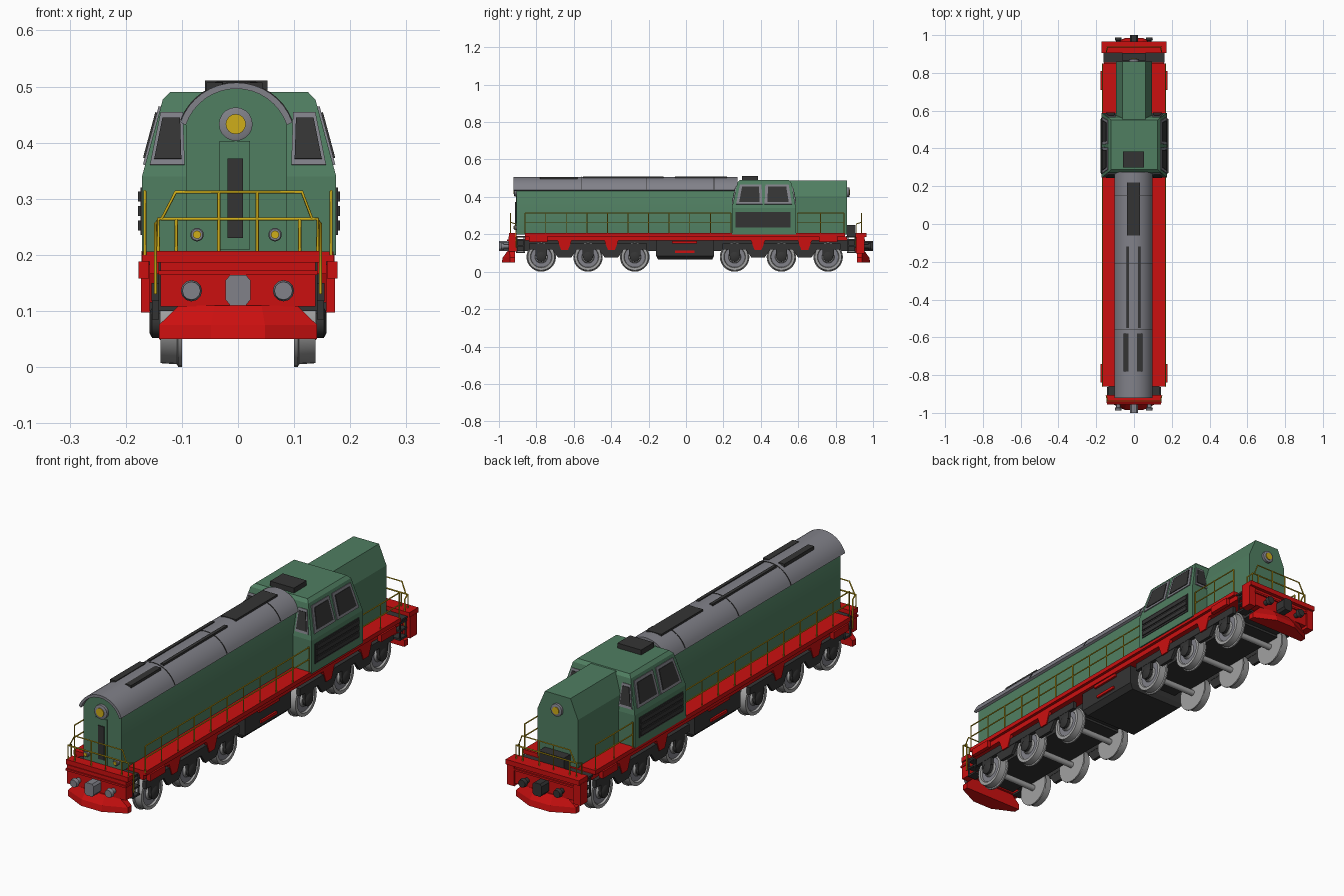
import bpy, bmesh, math
from mathutils import Vector

cube = bpy.data.objects.get("Cube")
if cube:
    bpy.data.objects.remove(cube, do_unlink=True)


def material(name, r, g, b):
    m = bpy.data.materials.new(name)
    m.use_nodes = True
    m.diffuse_color = (r, g, b, 1)
    m.node_tree.nodes["Principled BSDF"].inputs["Base Color"].default_value = (r, g, b, 1)
    return m


GREEN = material("body green", .08, .21, .12)
RED = material("frame red", .6, .005, .005)
GREY = material("roof grey", .22, .22, .25)
STEEL = material("wheel steel", .36, .36, .36)
BLACK = material("soot black", .034, .034, .034)
YELLOW = material("rail yellow", .62, .42, .01)


def add(name, mesh, mat, smooth=False):
    ob = bpy.data.objects.new(name, mesh)
    bpy.context.collection.objects.link(ob)
    mesh.materials.clear()
    mesh.materials.append(mat)
    if smooth:
        bpy.ops.object.select_all(action='DESELECT')
        ob.select_set(True)
        bpy.context.view_layer.objects.active = ob
        bpy.ops.object.shade_smooth_by_angle(angle=math.radians(35))
    return ob


def loft(name, rings, mat, smooth=False, closed=False):
    """Skin matching rings of points; cap the ends unless the rings form a loop."""
    bm = bmesh.new()
    rows = [[bm.verts.new(p) for p in ring] for ring in rings]
    n = len(rows[0])
    pairs = list(zip(rows, rows[1:])) + ([(rows[-1], rows[0])] if closed else [])
    for a, b in pairs:
        for i in range(n):
            bm.faces.new((a[i], a[(i + 1) % n], b[(i + 1) % n], b[i]))
    if not closed:
        bm.faces.new(rows[0])
        bm.faces.new(rows[-1])
    bmesh.ops.recalc_face_normals(bm, faces=bm.faces)
    mesh = bpy.data.meshes.new(name)
    bm.to_mesh(mesh)
    bm.free()
    return add(name, mesh, mat, smooth)


def rect(hx, y0, y1, z, cx=0):
    return [(cx - hx, y0, z), (cx + hx, y0, z), (cx + hx, y1, z), (cx - hx, y1, z)]


def box(name, cx, hx, y, z, mat):
    return loft(name, [rect(hx, y[0], y[1], h, cx) for h in z], mat)


def along_y(name, outline, y0, y1, mat, smooth=False):
    return loft(name, [[(x, y, z) for x, z in outline] for y in (y0, y1)], mat, smooth)


def along_x(name, outline, x0, x1, mat):
    return loft(name, [[(x, y, z) for y, z in outline] for x in (x0, x1)], mat)


def lathe(name, profile, centre, axis, mat, sides=24):
    """Turn (offset, radius) pairs about the x or y axis."""
    rings = []
    for d, r in profile:
        ring = []
        for i in range(sides):
            t = math.tau * i / sides
            u, v = r * math.cos(t), r * math.sin(t)
            ring.append(Vector(centre) + Vector((d, u, v) if axis == 'x' else (u, d, v)))
        rings.append(ring)
    return loft(name, rings, mat, True)


def plate(name, pts, lift, mat, outward):
    """Thin panel raised from a flat quad toward the outward direction."""
    p = [Vector(q) for q in pts]
    n = (p[1] - p[0]).cross(p[3] - p[0]).normalized()
    if n.dot(Vector(outward)) < 0:
        n = -n
    return loft(name, [[q - n * .002 for q in p], [q + n * lift for q in p]], mat)


def shrink(pts, k):
    c = sum((Vector(p) for p in pts), Vector()) / len(pts)
    return [c + (Vector(p) - c) * k for p in pts]


def rails(name, paths, radius=.003, mat=YELLOW):
    cu = bpy.data.curves.new(name, 'CURVE')
    cu.dimensions, cu.bevel_depth, cu.bevel_resolution = '3D', radius, 1
    cu.use_fill_caps = True
    for path in paths:
        sp = cu.splines.new('POLY')
        sp.points.add(len(path) - 1)
        for pt, co in zip(sp.points, path):
            pt.co = (*co, 1)
    tmp = bpy.data.objects.new(name, cu)
    mesh = bpy.data.meshes.new_from_object(tmp)
    bpy.data.objects.remove(tmp)
    add(name, mesh, mat)


def arc(r, half, n=16):
    a = math.asin(half / r)
    return [(r * math.sin(a - 2 * a * i / n) - .003, .401 + r * math.cos(a - 2 * a * i / n)) for i in range(n + 1)]


# Long hood with arched roof
along_y("long_hood", [(-.093, .2), (.087, .2)] + arc(.097, .09), -.905, .27, GREEN, True)
along_y("arched_roof", arc(.106, .1) + arc(.095, .09)[::-1], -.922, .275, GREY, True)
for y in (-.56, -.21, .15):
    along_y("roof_seam", arc(.1075, .1) + arc(.1, .094)[::-1], y - .002, y + .002, BLACK)
box("roof_hatch", -.003, .035, (-.06, .22), (.49, .509), BLACK)
box("exhaust_box", -.003, .056, (.3, .385), (.485, .511), BLACK)
for x in (-.034, .028):
    box("long_roof_vent", x, .007, (-.55, -.12), (.49, .508), BLACK)
for x in (-.042, .03):
    box("front_roof_vent", x, .014, (-.78, -.58), (.488, .507), BLACK)

# Nose door, grille and lamps
box("nose_door", -.006, .027, (-.909, -.904), (.21, .403), GREEN)
box("nose_grille", -.005, .014, (-.913, -.905), (.23, .372), BLACK)


def lamp(name, x, y, z, r, d):
    lathe(name + "_ring", [(0, r), (d * .012, r), (d * .014, r * .85)], (x, y, z), 'y', GREY, 20)
    lathe(name + "_lens", [(0, r * .6), (d * .017, r * .6)], (x, y, z), 'y', YELLOW, 16)


lamp("front_headlight", -.004, -.905, .433, .03, -1)
lamp("rear_headlight", 0, .86, .425, .026, 1)
for x in (-.073, .066):
    lamp("marker_lamp", x, -.905, .236, .012, -1)

# Short hood
along_y("short_hood", [(-.095, .2), (.095, .2), (.095, .405), (.06, .487), (-.06, .487), (-.095, .405)],
        .53, .861, GREEN)

# Cab
loft("cab", [rect(.173, .245, .588, .2, .002), rect(.173, .245, .588, .34, .002),
             rect(.136, .275, .562, .477, .002), rect(.123, .288, .55, .49, .002)], GREEN)


def cab_half(z):
    return .173 - .037 * (z - .34) / .137


def cab_end(z, end):
    k = (z - .34) / .137
    return .245 + .03 * k if end < 0 else .588 - .026 * k


def window(pts, out):
    plate("window_frame", pts, .004, GREY, out)
    plate("window_glass", shrink(pts, .78), .007, BLACK, out)


lo, hi = .36, .464
for s in (-1, 1):
    xl, xh = [.002 + s * cab_half(z) for z in (lo, hi)]
    window([(xl, .268, lo), (xl, .408, lo), (xh, .404, hi), (xh, .288, hi)], (s, 0, 0))
    window([(xl, .42, lo), (xl, .566, lo), (xh, .549, hi), (xh, .424, hi)], (s, 0, 0))
    for end in (-1, 1):
        yl, yh = cab_end(lo, end), cab_end(hi - .01, end)
        window([(s * .095, yl, lo), (s * .157, yl, lo), (s * .138, yh, hi - .01), (s * .098, yh, hi - .01)],
               (0, end, 0))
    # Louvres under the side windows
    box("louvre_panel", .002 + s * .174, .002, (.265, .56), (.235, .32), BLACK)
    for i in range(3):
        z = .243 + i * .026
        box("louvre_slat", .002 + s * .176, .004, (.27, .555), (z, z + .018), BLACK)

# Deck, sills and underframe
box("deck", 0, .17, (-.86, .85), (.188, .206), RED)
box("side_sill", 0, .158, (-.86, .86), (.166, .189), RED)
box("underframe", 0, .095, (-.9, .9), (.11, .168), BLACK)
loft("fuel_tank", [rect(.125, -.15, .14, .065), rect(.145, -.16, .15, .085), rect(.145, -.16, .15, .17)], BLACK)
for s in (-1, 1):
    box("tank_handle", s * .148, .006, (-.075, .06), (.152, .165), RED)
    box("tank_step", s * .148, .005, (-.06, .045), (.1, .112), RED)
    for y in (-.79, .76):
        box("sand_box", s * .168, .009, (y - .05, y + .05), (.158, .188), RED)

# Bogies
for c in (-.524, .51):
    box("bogie_floor", 0, .1, (c - .3, c + .3), (.1, .125), BLACK)
    for s in (-1, 1):
        box("bogie_side_frame", s * .146, .008, (c - .315, c + .315), (.118, .15), BLACK)
        for d in (-.125, .125):
            y = c + d
            along_x("bogie_drop", [(y - .07, .125), (y - .035, .075), (y + .035, .075), (y + .07, .125)],
                    s * .139, s * .152, BLACK)
            along_x("bogie_bracket", [(y - .045, .185), (y + .045, .185), (y + .018, .115), (y - .018, .115)],
                    s * .144, s * .158, RED)
    for d in (-.25, 0, .25):
        y = c + d
        lathe("axle", [(-.11, .013), (.11, .013)], (0, y, .076), 'x', STEEL, 12)
        for s in (-1, 1):
            lathe("wheel", [(s * a, r) for a, r in ((.1, .079), (.1065, .079), (.109, .074), (.138, .072),
                  (.138, .058), (.128, .055), (.128, .035), (.14, .03))], (0, y, .079), 'x', STEEL, 28)
            lathe("wheel_groove", [(s * .125, .054), (s * .131, .054), (s * .131, .047)],
                  (0, y, .079), 'x', GREY, 28)
            lathe("axle_box", [(s * .125, .027), (s * .153, .027), (s * .158, .018)], (0, y, .079), 'x', BLACK, 12)
            box("axle_box_guide", s * .147, .006, (y - .03, y + .03), (.085, .125), BLACK)

# Ends: beam, plough, buffers, coupler and steps
for e in (-1, 1):
    metal = GREY if e < 0 else BLACK
    top = .145 if e < 0 else .172
    box("end_top_plate", 0, top, sorted((e * .905, e * (.947 if e < 0 else .965))), (.186, .207), RED)
    box("end_beam", 0, .138, sorted((e * .905, e * .95)), (.108, .187), RED)
    box("end_beam_rib", 0, .142, sorted((e * .91, e * .956)), (.164, .172), RED)

    def nose(w, tip, back, front, z):
        return [(-w, e * .915, z), (-w, e * back, z), (-tip, e * front, z),
                (tip, e * front, z), (w, e * back, z), (w, e * .915, z)]
    loft("plough", [nose(.141, .048, .94, .985, .05), nose(.141, .048, .94, .98, .075),
                    nose(.105, .042, .945, .955, .11)], RED)
    for s in (-1, 1):
        lathe("buffer", [(e * .94, .011), (e * .972, .011), (e * .973, .019), (e * .988, .016)],
              (s * .082 - .001, 0, .136), 'y', metal, 12)
        w = .142 if e < 0 else .158
        for z in (.1, .135, .168):
            box("step_tread", s * (w - .02), .02, sorted((e * .862, e * .908)), (z, z + .008), BLACK)
        for y in (.866, .904):
            box("step_side", s * (w - .003), .003, sorted((e * (y - .003), e * (y + .003))), (.1, .187), BLACK)
        if e > 0:
            box("rear_side_guard", s * .156, .017, (.908, .955), (.097, .188), RED)
    along_y("coupler", [(-.022, .12), (-.014, .11), (.014, .11), (.022, .12), (.022, .155), (.014, .164),
                        (-.014, .164), (-.022, .155)], e * .945, e * 1.0, metal)
    box("end_footplate", 0, top - .01, sorted((e * .855, e * .906)), (.182, .19), BLACK)

    # End railing
    y = e * .938
    paths = [[(-.142, y, .2), (-.142, y, .264), (-.136, y, .264), (-.111, y, .312),
              (.114, y, .312), (.132, y, .264), (.142, y, .264), (.142, y, .2)],
             [(-.136, y, .264), (.136, y, .264)]]
    paths += [[(x, y, .2), (x, y, .312)] for x in (-.034, .034)]
    paths += [[(s * x, y, .2), (s * x, y, .264)] for s in (-1, 1) for x in (.11,)]
    paths += [[(s * .147, e * .91, .13), (s * .147, e * .91, .255), (s * .14, y, .264)] for s in (-1, 1)]
    rails("end_railing", paths)
box("rear_equipment_box", 0, .06, (.862, .905), (.19, .25), BLACK)

# Side railings
for s in (-1, 1):
    x = s * .166
    for y0, y1, count in ((-.86, .24, 10), (.595, .845, 2)):
        paths = [[(x, y0, z), (x, y1, z)] for z in (.262, .313)]
        paths += [[(x, y0 + (y1 - y0) * i / count, z) for z in (.2, .313)] for i in range(count + 1)]
        rails("side_railing", paths, .0027)
